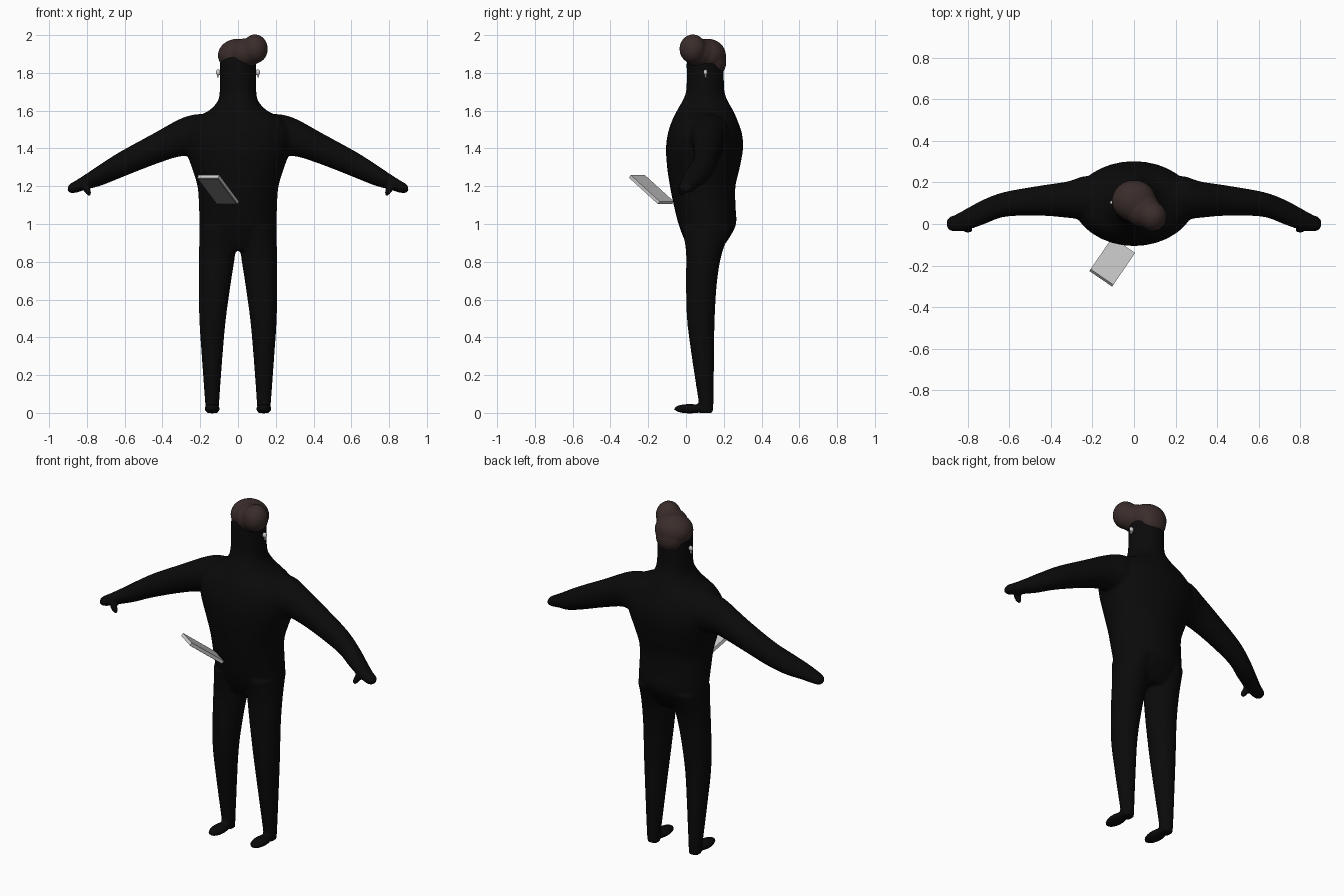
import bpy, bmesh, math
from mathutils import Vector, Matrix

if "Cube" in bpy.data.objects:
    bpy.data.objects.remove(bpy.data.objects["Cube"])


def material(name, rgb):
    m = bpy.data.materials.new(name)
    m.diffuse_color = (*rgb, 1)
    m.use_nodes = True
    m.node_tree.nodes["Principled BSDF"].inputs["Base Color"].default_value = m.diffuse_color
    return m


BLACK = material("black cloth", (0.003, 0.003, 0.003))
BROWN = material("brown hair", (0.042, 0.026, 0.024))
LIGHT = material("light grey", (0.62, 0.62, 0.62))
GREY = material("screen grey", (0.25, 0.25, 0.25))


def spline(rows, steps=5):
    """Catmull-Rom interpolation through rows of numbers."""
    out = []
    for i in range(len(rows) - 1):
        p = [rows[max(0, min(len(rows) - 1, i + k))] for k in (-1, 0, 1, 2)]
        for s in range(steps):
            t = s / steps
            out.append([0.5 * (2 * b + (c - a) * t + (2 * a - 5 * b + 4 * c - d) * t * t
                               + (3 * b - a - 3 * c + d) * t ** 3) for a, b, c, d in zip(*p)])
    return out + [list(rows[-1])]


def loft(bm, rows, along_x=False, side=1, n=32):
    """Elliptical rings; row = position, min a, max a, min b, max b."""
    rings = []
    for p, a0, a1, b0, b1 in spline(rows):
        ring = []
        for k in range(n):
            w = 2 * math.pi * k / n
            a = (a0 + a1) / 2 + (a1 - a0) / 2 * math.cos(w)
            b = (b0 + b1) / 2 + (b1 - b0) / 2 * math.sin(w)
            ring.append(bm.verts.new((side * p, a, b) if along_x else (side * a, b, p)))
        rings.append(ring)
    for r, q in zip(rings, rings[1:]):
        for k in range(n):
            bm.faces.new((r[k], r[(k + 1) % n], q[(k + 1) % n], q[k]))
    bm.faces.new(rings[0][::-1])
    bm.faces.new(rings[-1])


def ball(bm, centre, radii, rot=Matrix()):
    m = Matrix.Translation(centre) @ rot @ Matrix.Diagonal((*radii, 1))
    bmesh.ops.create_uvsphere(bm, u_segments=32, v_segments=20, radius=1, matrix=m)


def finish(bm, name, mat, voxel=0, smooth=0):
    bmesh.ops.recalc_face_normals(bm, faces=bm.faces)
    me = bpy.data.meshes.new(name)
    bm.to_mesh(me)
    bm.free()
    me.materials.append(mat)
    ob = bpy.data.objects.new(name, me)
    bpy.context.collection.objects.link(ob)
    if voxel:
        r = ob.modifiers.new("fuse", 'REMESH')
        r.mode, r.voxel_size, r.use_smooth_shade = 'VOXEL', voxel, True
        s = ob.modifiers.new("soften", 'SMOOTH')
        s.factor, s.iterations = 0.5, smooth
    return ob


# Body: torso and neck, arms, legs and feet fused into one smooth skin
torso = [(z, -w, w, f, b) for z, w, f, b in (
    (0.86, 0.17, 0.02, 0.18), (0.92, 0.203, -0.01, 0.225), (1.0, 0.205, -0.04, 0.265),
    (1.1, 0.207, -0.065, 0.262), (1.2, 0.215, -0.085, 0.262), (1.3, 0.245, -0.1, 0.285),
    (1.4, 0.28, -0.106, 0.302), (1.48, 0.29, -0.096, 0.296), (1.55, 0.25, -0.073, 0.272),
    (1.6, 0.155, -0.048, 0.25), (1.65, 0.108, -0.02, 0.222), (1.7, 0.097, 0.0, 0.204),
    (1.78, 0.095, 0.004, 0.2), (1.87, 0.093, 0.005, 0.198), (1.91, 0.07, 0.03, 0.17))]
arm = [(0.15, 0.01, 0.23, 1.36, 1.585), (0.24, 0.02, 0.23, 1.36, 1.578),
       (0.32, 0.03, 0.205, 1.355, 1.55), (0.45, 0.04, 0.185, 1.312, 1.478),
       (0.62, 0.035, 0.155, 1.245, 1.385), (0.72, 0.0, 0.12, 1.205, 1.322),
       (0.8, -0.028, 0.078, 1.183, 1.268), (0.86, -0.036, 0.045, 1.165, 1.23),
       (0.89, -0.03, 0.033, 1.165, 1.212), (0.902, -0.012, 0.015, 1.177, 1.197)]
leg = [(0.0, 0.102, 0.17, 0.072, 0.142), (0.05, 0.1, 0.174, 0.068, 0.145),
       (0.3, 0.082, 0.192, 0.03, 0.149), (0.5, 0.064, 0.205, 0.005, 0.152),
       (0.7, 0.036, 0.207, 0.0, 0.165), (0.85, 0.014, 0.207, 0.0, 0.192),
       (0.98, 0.01, 0.2, -0.02, 0.245)]
bm = bmesh.new()
loft(bm, torso)
for s in (-1, 1):
    loft(bm, arm, True, s)
    loft(bm, leg, False, s)
    ball(bm, (s * 0.137, 0.02, 0.022), (0.041, 0.085, 0.025))                    # foot
    ball(bm, (s * 0.8, -0.025, 1.182), (0.018, 0.018, 0.038),
         Matrix.Rotation(s * 0.5, 4, 'Y'))                                       # thumb
finish(bm, "body", BLACK, 0.009, 4)

# Hair: cap, swept front quiff and nape
bm = bmesh.new()
ball(bm, (0.0, 0.112, 1.893), (0.107, 0.1, 0.088))
ball(bm, (0.04, 0.07, 1.905), (0.088, 0.085, 0.078))
ball(bm, (0.09, 0.036, 1.927), (0.068, 0.071, 0.077))
ball(bm, (0.0, 0.158, 1.86), (0.08, 0.056, 0.076))
finish(bm, "hair", BROWN, 0.007, 8)

# Earpieces: a round bud with a short stem on each side
for s, label in ((-1, "left"), (1, "right")):
    bm = bmesh.new()
    ball(bm, (s * 0.104, 0.103, 1.803), (0.013, 0.01, 0.016))
    m = Matrix.Translation((s * 0.107, 0.105, 1.792)) @ Matrix.Diagonal((0.01, 0.008, 0.034, 1))
    bmesh.ops.create_cube(bm, size=1, matrix=m)
    finish(bm, label + "_earpiece", LIGHT)

# Tablet: tilted slab with a screen plate on its lower face
u = Vector((0.11, -0.075, 0)).normalized()
v = Vector((0.11, 0.15, -0.14))
v = (v - u * v.dot(u)).normalized()
w = u.cross(v)
frame = Matrix((u, v, w)).transposed().to_4x4()
frame.translation = (-0.105, -0.183, 1.182)
for name, size, off, mat in (("tablet", (0.133, 0.232, 0.018), 0, LIGHT),
                             ("tablet_screen", (0.119, 0.216, 0.003), -0.0095, GREY)):
    bm = bmesh.new()
    bmesh.ops.create_cube(bm, size=1, matrix=frame @ Matrix.Translation((0, 0, off))
                          @ Matrix.Diagonal((*size, 1)))
    finish(bm, name, mat)
